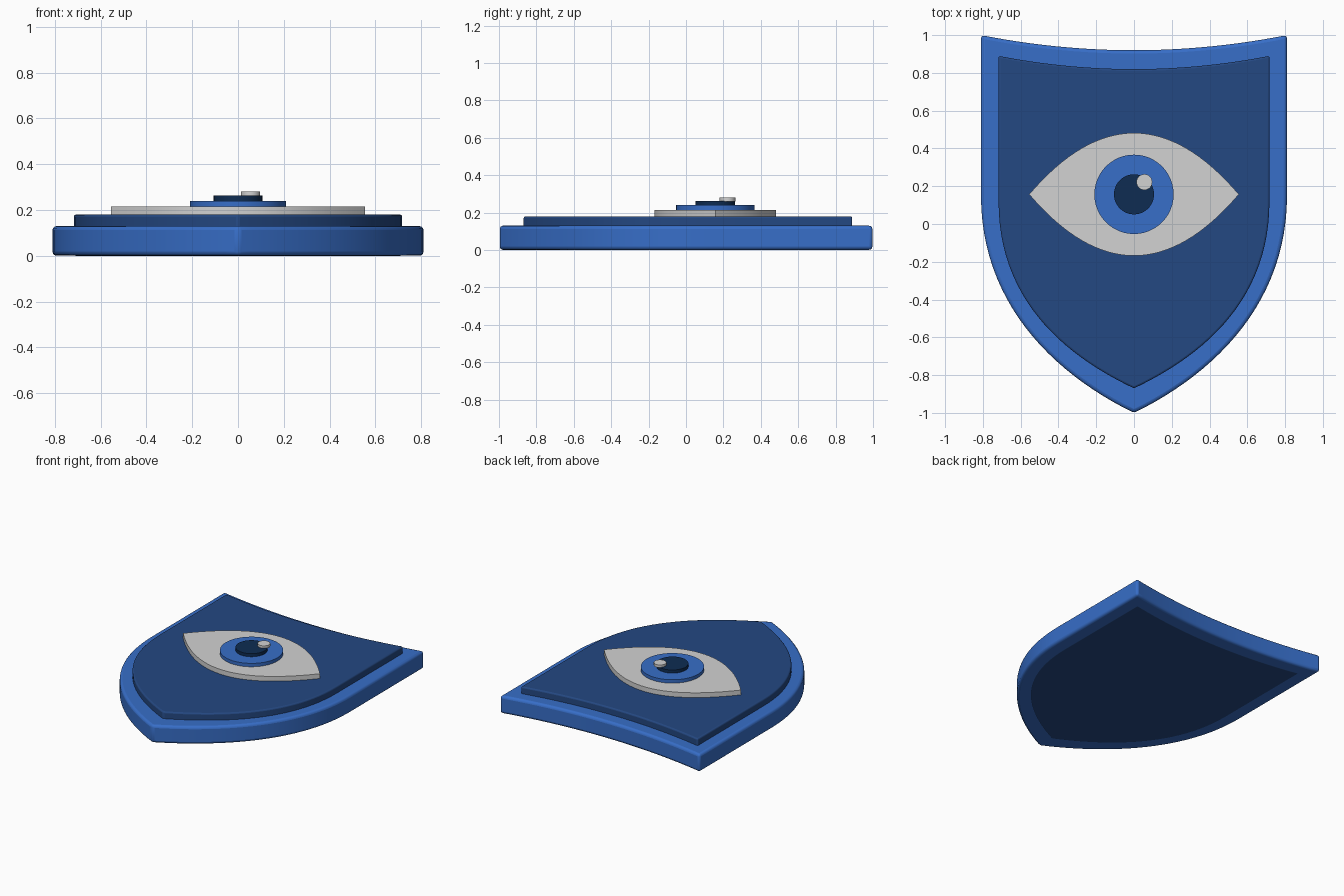
import bpy, bmesh, math

if "Cube" in bpy.data.objects:
    bpy.data.objects.remove(bpy.data.objects["Cube"])


def material(name, srgb):
    m = bpy.data.materials.new(name)
    lin = [((c / 255 + 0.055) / 1.055) ** 2.4 for c in srgb]
    m.diffuse_color = (*lin, 1)
    m.use_nodes = True
    m.node_tree.nodes["Principled BSDF"].inputs["Base Color"].default_value = m.diffuse_color
    return m


BLUE = material("bright blue", (55, 110, 200))
NAVY = material("navy blue", (36, 72, 130))
DARK = material("dark navy", (14, 44, 82))
WHITE = material("soft white", (210, 210, 210))


def slab(name, outline, z0, z1, mat, bevel=0):
    """Extrude a closed outline from z0 to z1, optionally rounding its edges."""
    bm = bmesh.new()
    face = bm.faces.new([bm.verts.new((x, y, z0)) for x, y in outline])
    ext = bmesh.ops.extrude_face_region(bm, geom=[face])
    top = [v for v in ext["geom"] if isinstance(v, bmesh.types.BMVert)]
    bmesh.ops.translate(bm, verts=top, vec=(0, 0, z1 - z0))
    bmesh.ops.recalc_face_normals(bm, faces=bm.faces)
    mesh = bpy.data.meshes.new(name)
    bm.to_mesh(mesh)
    bm.free()
    mesh.materials.append(mat)
    ob = bpy.data.objects.new(name, mesh)
    bpy.context.collection.objects.link(ob)
    if bevel:
        mod = ob.modifiers.new("rounded_edges", "BEVEL")
        mod.width, mod.segments = bevel, 3
        mod.limit_method, mod.angle_limit = "ANGLE", math.radians(40)
    bpy.ops.object.select_all(action="DESELECT")
    ob.select_set(True)
    bpy.context.view_layer.objects.active = ob
    bpy.ops.object.shade_smooth_by_angle(angle=math.radians(30))
    return ob


def shield(w, top, sag, side, c1, c2, tip, n=24):
    """Shield outline: dished top, straight sides, curved sides meeting at a tip."""
    right = []
    for i in range(n + 1):
        t = i / n
        s = 1 - t
        right.append((s**3 * w + 3 * s * s * t * w + 3 * s * t * t * c2[0],
                      s**3 * side + 3 * s * s * t * c1 + 3 * s * t * t * c2[1] + t**3 * tip))
    left = [(-x, y) for x, y in reversed(right[:-1])]
    dish = [(-w + 2 * w * i / n, top - sag * (1 - (2 * i / n - 1) ** 2)) for i in range(n + 1)]
    return right + left + dish


def disc(cx, cy, r, n=48):
    return [(cx + r * math.cos(math.tau * i / n), cy + r * math.sin(math.tau * i / n))
            for i in range(n)]


def almond(w, cy, h, n=32):
    arc = [(w - 2 * w * i / n, h * (1 - (1 - 2 * i / n) ** 2)) for i in range(n)]
    return [(x, cy + y) for x, y in arc] + [(-x, cy - y) for x, y in arc]


# Shield body: thick border with a raised panel running through it
slab("shield_border", shield(0.81, 1.0, 0.08, 0.15, -0.40, (0.45, -0.78), -1.0),
     0.001, 0.13, BLUE, 0.018)
slab("shield_panel", shield(0.717, 0.89, 0.07, 0.12, -0.38, (0.40, -0.68), -0.87),
     0.0, 0.18, NAVY, 0.01)

# Eye emblem: stacked layers
slab("eye_white", almond(0.555, 0.157, 0.325), 0.175, 0.215, WHITE)
slab("iris", disc(0, 0.157, 0.21), 0.21, 0.24, BLUE)
slab("pupil", disc(0, 0.157, 0.106), 0.235, 0.263, DARK)
slab("eye_highlight", disc(0.055, 0.222, 0.042, 24), 0.26, 0.28, WHITE)
